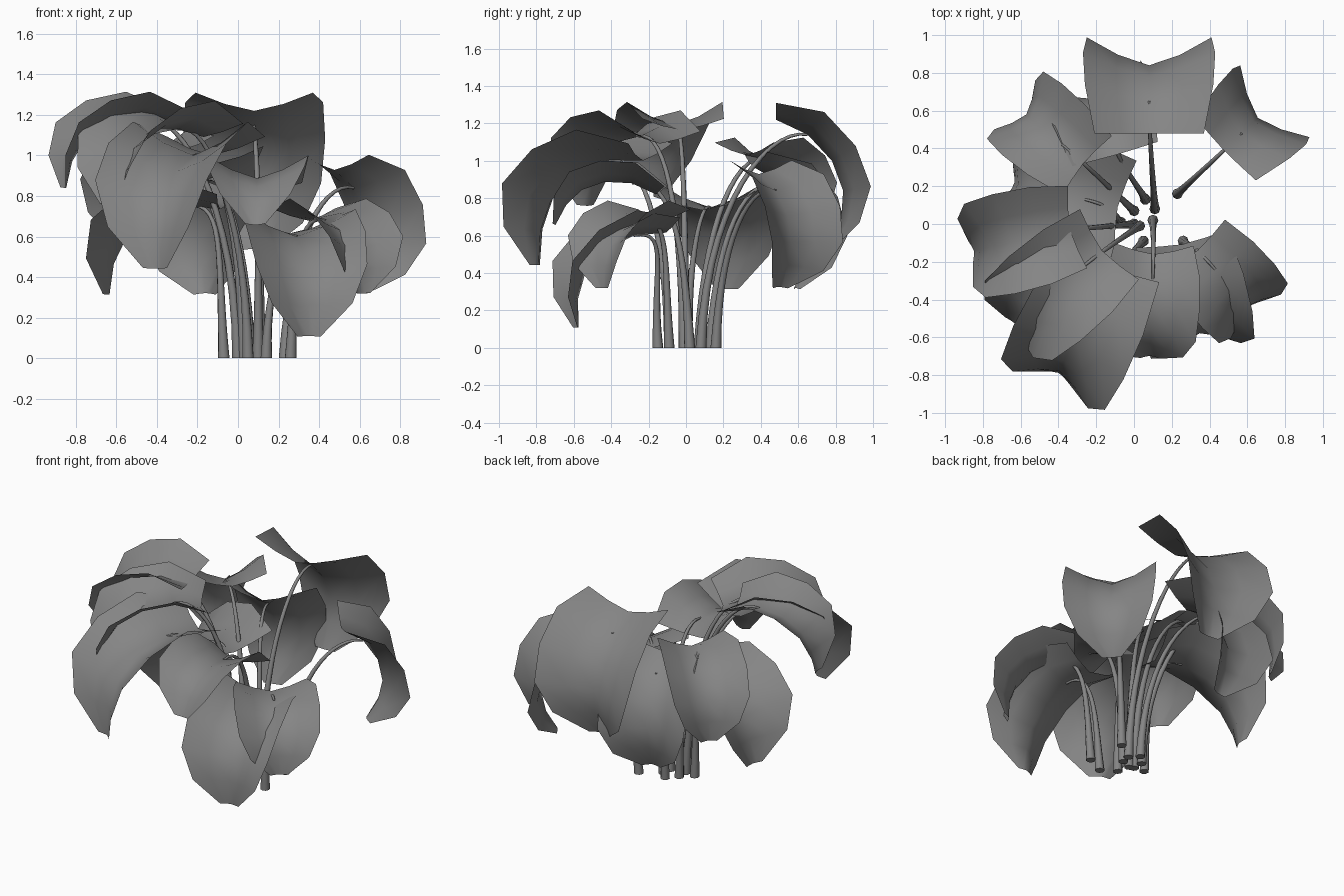
import bpy, bmesh, math
from mathutils import Vector, Matrix

cube = bpy.data.objects.get("Cube")
if cube:
    bpy.data.objects.remove(cube, do_unlink=True)

grey = bpy.data.materials.new("plant_grey")
grey.use_nodes = True
grey.diffuse_color = (0.235, 0.235, 0.235, 1)
grey.node_tree.nodes["Principled BSDF"].inputs["Base Color"].default_value = grey.diffuse_color

# Leaf midrib (forward, up), half width and edge lift at each row
ROWS = [(-0.17, 0.08, 0.29, 0.09), (0, 0, 0.34, 0.15), (0.13, -0.14, 0.35, 0.15),
        (0.19, -0.3, 0.33, 0.15), (0.18, -0.45, 0.24, 0.1), (0.12, -0.6, 0.07, 0.02)]
COLUMNS = (-1, -0.5, 0, 0.5, 1)


def finish(bm, name, angle):
    mesh = bpy.data.meshes.new(name)
    bm.to_mesh(mesh)
    bm.free()
    obj = bpy.data.objects.new(name, mesh)
    bpy.context.collection.objects.link(obj)
    mesh.materials.append(grey)
    bpy.ops.object.select_all(action='DESELECT')
    obj.select_set(True)
    bpy.context.view_layer.objects.active = obj
    bpy.ops.object.shade_smooth_by_angle(angle=math.radians(angle))


def make_leaf(name, attach, heading, pitch, scale, width):
    """Folded sheet that curls down away from its stem."""
    bm = bmesh.new()
    grid = []
    for i, (u, w, half, lift) in enumerate(ROWS):
        a, b = ROWS[max(i - 1, 0)], ROWS[min(i + 1, len(ROWS) - 1)]
        along = Vector((b[0] - a[0], 0, b[1] - a[1])).normalized()
        normal = Vector((-along.z, 0, along.x)) if i else Vector((0, 0, 1))
        grid.append([bm.verts.new(Vector((u, s * half * width, w)) + normal * lift * abs(s) ** 1.4)
                     for s in COLUMNS])
    for r0, r1 in zip(grid, grid[1:]):
        for j in range(len(COLUMNS) - 1):
            bm.faces.new((r0[j], r1[j], r1[j + 1], r0[j + 1]))
    bm.transform(Matrix.Translation(attach)
                 @ Matrix.Rotation(math.radians(heading), 4, 'Z')
                 @ Matrix.Rotation(math.radians(-pitch), 4, 'Y')
                 @ Matrix.Scale(scale, 4))
    finish(bm, name, 60)


def make_stem(name, base, attach, heading):
    """Tapered tube with a flared foot that rises, then arches over into the leaf."""
    h = math.radians(heading)
    out = Vector((math.cos(h), math.sin(h), 0))
    side = Vector((-out.y, out.x, 0))
    p0, p3 = Vector((base[0], base[1], 0)), Vector(attach)
    p1 = p0 + Vector((0, 0, p3.z * 0.7)) + out * 0.03
    p2 = p3 - out * 0.2 + Vector((0, 0, 0.04))
    bm = bmesh.new()
    steps, sides, rings = 14, 8, []
    for i in range(steps + 1):
        t = i / steps
        k = 1 - t
        p = p0 * k**3 + p1 * 3 * k * k * t + p2 * 3 * k * t * t + p3 * t**3
        d = (p1 - p0) * k * k + (p2 - p1) * 2 * k * t + (p3 - p2) * t * t
        up = d.normalized().cross(side) if i else -out
        r = 0.007 + 0.013 * k + 0.009 * k**8
        rings.append([bm.verts.new(p + (side * math.cos(a) + up * math.sin(a)) * r)
                      for a in (2 * math.pi * j / sides for j in range(sides))])
    for r0, r1 in zip(rings, rings[1:]):
        for j in range(sides):
            bm.faces.new((r0[j], r0[(j + 1) % sides], r1[(j + 1) % sides], r1[j]))
    bm.faces.new(rings[0])
    bm.faces.new(rings[-1])
    bmesh.ops.recalc_face_normals(bm, faces=bm.faces[:])
    finish(bm, name, 50)


# Name, attachment point, heading, pitch, size, width factor, stem base
LEAVES = [
    ("back", (0.08, 0.65, 1.14), 90, 0, 1.0, 1.0, (0.11, 0.08)),
    ("back_low", (-0.14, 0.51, 0.88), 106, -4, 0.92, 0.88, (0.06, 0.13)),
    ("back_right", (-0.38, 0.42, 1.01), 140, 18, 0.8, 0.88, (0.0, 0.07)),
    ("back_left", (0.57, 0.48, 0.84), 44, -9, 0.84, 0.95, (0.23, 0.16)),
    ("right_low", (-0.26, 0.13, 0.75), 167, 30, 0.95, 0.95, (-0.07, 0.01)),
    ("right_high", (-0.49, -0.06, 1.19), 193, 35, 0.83, 0.93, (0.0, 0.0)),
    ("front_right_high", (-0.3, -0.25, 1.13), 220, 38, 0.93, 0.9, (0.03, -0.01)),
    ("front_right", (-0.22, -0.42, 1.0), 244, 25, 1.13, 0.82, (0.05, -0.09)),
    ("front_middle", (0.1, -0.29, 0.88), 268, 50, 0.76, 0.95, (0.1, 0.02)),
    ("front_low", (0.29, -0.28, 0.6), 281, 20, 0.94, 0.9, (0.14, -0.15)),
    ("left", (0.43, -0.24, 0.68), 311, 25, 0.73, 1.0, (0.26, -0.09)),
]
for part, attach, heading, pitch, scale, width, base in LEAVES:
    make_leaf(part + "_leaf", attach, heading, pitch, scale, width)
    make_stem(part + "_stem", base, attach, heading)
